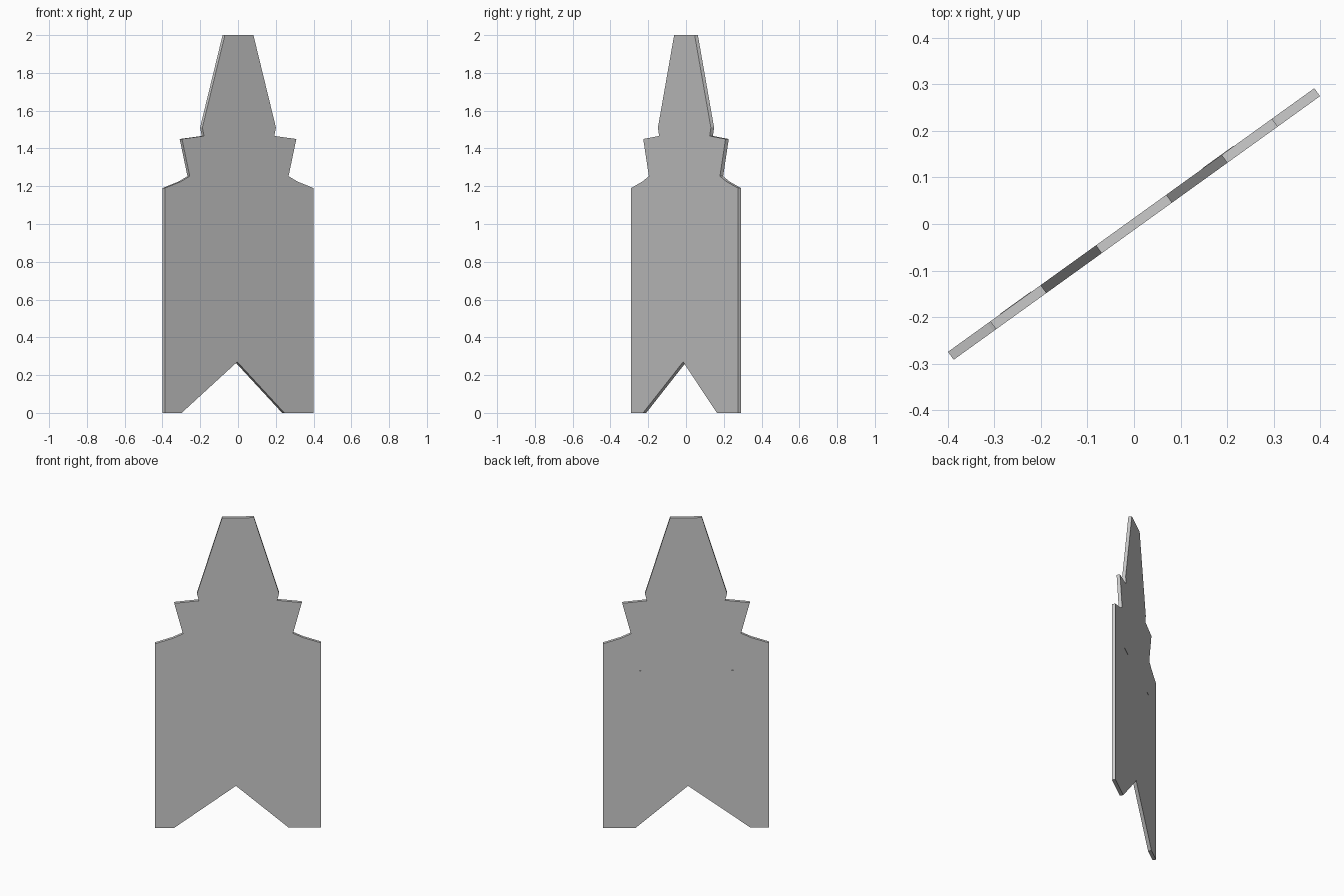
import bpy, bmesh, math
from mathutils import Matrix

if "Cube" in bpy.data.objects:
    bpy.data.objects.remove(bpy.data.objects["Cube"])

ANGLE = math.atan2(0.2835, 0.394)
THICK = 0.021
TURN = Matrix.Rotation(ANGLE, 4, 'Z')


def slab(name, outline, y_front, y_back):
    """Extrude a (u, z) outline between two depths, then turn it about z."""
    bm = bmesh.new()
    face = bm.faces.new([bm.verts.new((u, y_front, z)) for u, z in outline])
    ext = bmesh.ops.extrude_face_region(bm, geom=[face])
    for v in ext['geom']:
        if isinstance(v, bmesh.types.BMVert):
            v.co.y = y_back
    bmesh.ops.recalc_face_normals(bm, faces=bm.faces)
    bm.transform(TURN)
    mesh = bpy.data.meshes.new(name)
    bm.to_mesh(mesh)
    bm.free()
    obj = bpy.data.objects.new(name, mesh)
    bpy.context.collection.objects.link(obj)
    return obj


# Stepped panel outline: mirrored upper steps, uneven V notch at the foot
side = [(0.485, 1.19), (0.38, 1.225), (0.322, 1.253), (0.373, 1.45),
        (0.229, 1.466), (0.24, 1.51), (0.093, 2.0)]
notch = [(-0.485, 0), (-0.375, 0), (-0.012, 0.27), (0.295, 0), (0.485, 0)]
outline = notch + side + [(-u, z) for u, z in reversed(side)]
slab("panel", outline, -THICK / 2, THICK / 2)

# Two hairline strips on the back
for label, u in (("left", -0.306), ("right", 0.23)):
    strip = [(u - 0.041, 1.011), (u + 0.041, 1.011),
             (u + 0.041, 1.015), (u - 0.041, 1.015)]
    slab("back_strip_" + label, strip, 0, THICK / 2 + 0.001)
